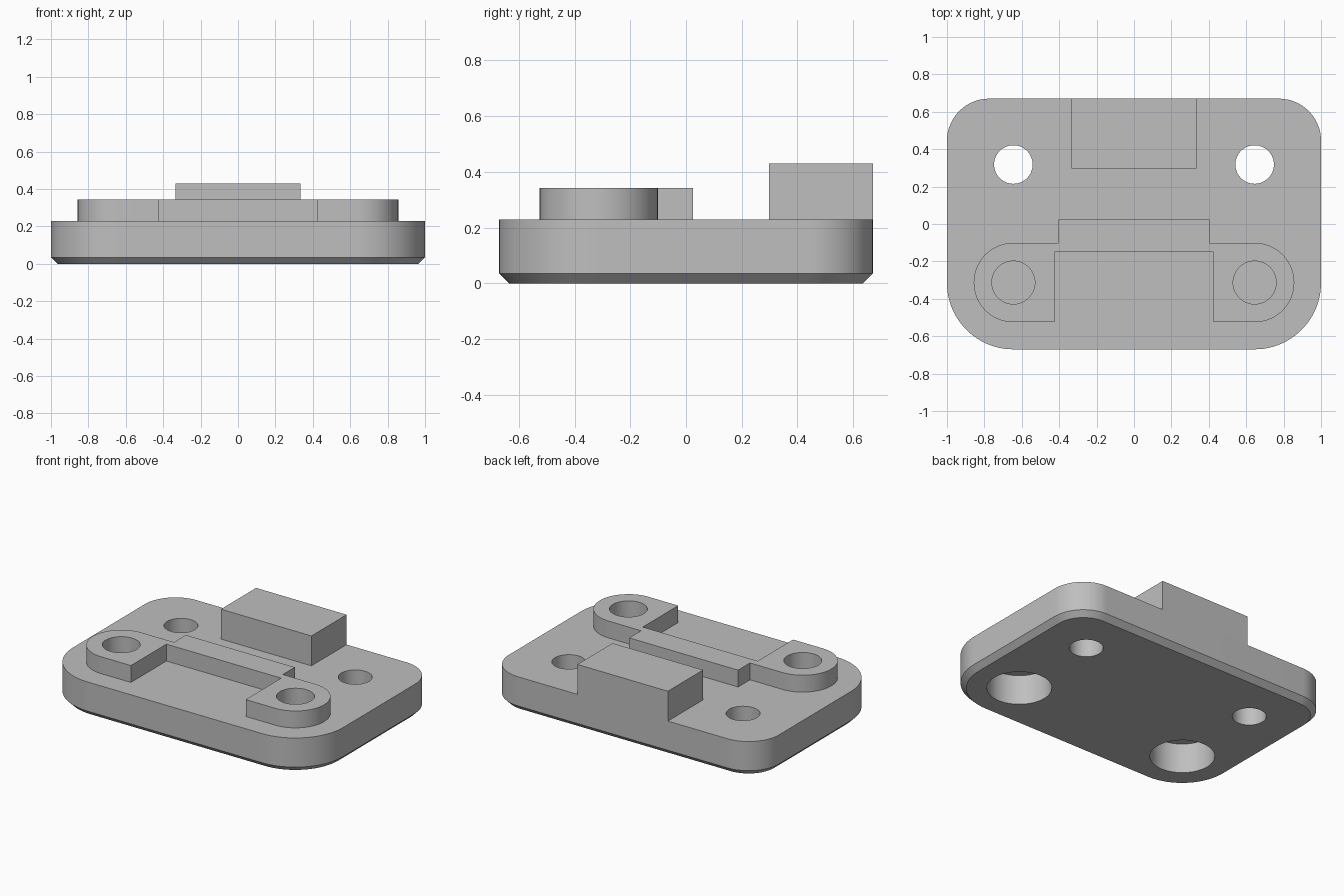
import bpy
import bmesh
from math import sin, cos, pi, radians

if "Cube" in bpy.data.objects:
    bpy.data.objects.remove(bpy.data.objects["Cube"], do_unlink=True)

grey = bpy.data.materials.new("plain grey")
grey.use_nodes = True
colour = (0.52, 0.52, 0.52, 1)
grey.diffuse_color = colour
grey.node_tree.nodes["Principled BSDF"].inputs["Base Color"].default_value = colour

PLATE_TOP, BAR_TOP, BLOCK_TOP = 0.23, 0.343, 0.43
HOLE_X, FRONT_Y, REAR_Y = 0.645, -0.313, 0.318


def arc(cx, cy, r, start, end, n=24):
    """Points along an arc, angles in degrees."""
    angles = [radians(start + (end - start) * i / n) for i in range(n + 1)]
    return [(cx + r * cos(a), cy + r * sin(a)) for a in angles]


def loft(name, layers):
    """Closed solid through (outline, height) layers, bottom to top."""
    bm = bmesh.new()
    rings = [[bm.verts.new((x, y, z)) for x, y in pts] for pts, z in layers]
    for low, high in zip(rings, rings[1:]):
        for i in range(len(low)):
            j = (i + 1) % len(low)
            bm.faces.new((low[i], low[j], high[j], high[i]))
    bm.faces.new(rings[0][::-1])
    bm.faces.new(rings[-1])
    bmesh.ops.recalc_face_normals(bm, faces=bm.faces)
    mesh = bpy.data.meshes.new(name)
    bm.to_mesh(mesh)
    bm.free()
    mesh.materials.append(grey)
    obj = bpy.data.objects.new(name, mesh)
    bpy.context.collection.objects.link(obj)
    return obj


def select_only(obj):
    bpy.ops.object.select_all(action='DESELECT')
    obj.select_set(True)
    bpy.context.view_layer.objects.active = obj


def drill(obj, x, y, r, z0, z1):
    """Cut a round hole between two heights."""
    ring = arc(x, y, r, 0, 360, 64)[:-1]
    cutter = loft("hole_cutter", [(ring, z0), (ring, z1)])
    cutter.hide_render = True
    mod = obj.modifiers.new("hole", 'BOOLEAN')
    mod.operation, mod.solver, mod.object = 'DIFFERENCE', 'EXACT', cutter
    select_only(obj)
    bpy.ops.object.modifier_apply(modifier=mod.name)
    bpy.data.objects.remove(cutter, do_unlink=True)


def plate_outline(inset):
    """Rectangle with larger round corners at the front than the back."""
    points = []
    for sx, sy, r, start in ((1, 1, 0.225, 0), (-1, 1, 0.225, 90),
                             (-1, -1, 0.355, 180), (1, -1, 0.355, 270)):
        points += arc(sx * (1 - r), sy * (0.67 - r), r - inset, start, start + 90)
    return points


# Base plate with chamfered underside
plate = loft("base_plate", [(plate_outline(0.035), 0), (plate_outline(0), 0.035),
                            (plate_outline(0), PLATE_TOP)])

# Raised bar with a rounded ear at each end
ear = 0.212
right_half = ([(0.425, -0.15), (0.425, FRONT_Y - ear)]
              + arc(HOLE_X, FRONT_Y, ear, -90, 90, 32)
              + [(0.403, FRONT_Y + ear), (0.403, 0.025)])
outline = right_half + [(-x, y) for x, y in reversed(right_half)]
bar = loft("eared_bar", [(outline, PLATE_TOP), (outline, BAR_TOP)])

# Rear stop block, flush with the back edge
rect = [(-0.335, 0.298), (0.335, 0.298), (0.335, 0.67), (-0.335, 0.67)]
block = loft("rear_block", [(rect, PLATE_TOP), (rect, BLOCK_TOP)])

# Through holes at the rear, thin-floored counterbored holes at the front
for side in (-1, 1):
    x = side * HOLE_X
    drill(plate, x, REAR_Y, 0.103, -0.1, 0.5)
    drill(plate, x, FRONT_Y, 0.197, -0.1, 0.2)
    drill(plate, x, FRONT_Y, 0.115, 0.21, 0.5)
    drill(bar, x, FRONT_Y, 0.115, 0.1, 0.5)

for obj in (plate, bar, block):
    select_only(obj)
    bpy.ops.object.shade_smooth_by_angle(angle=radians(30))
